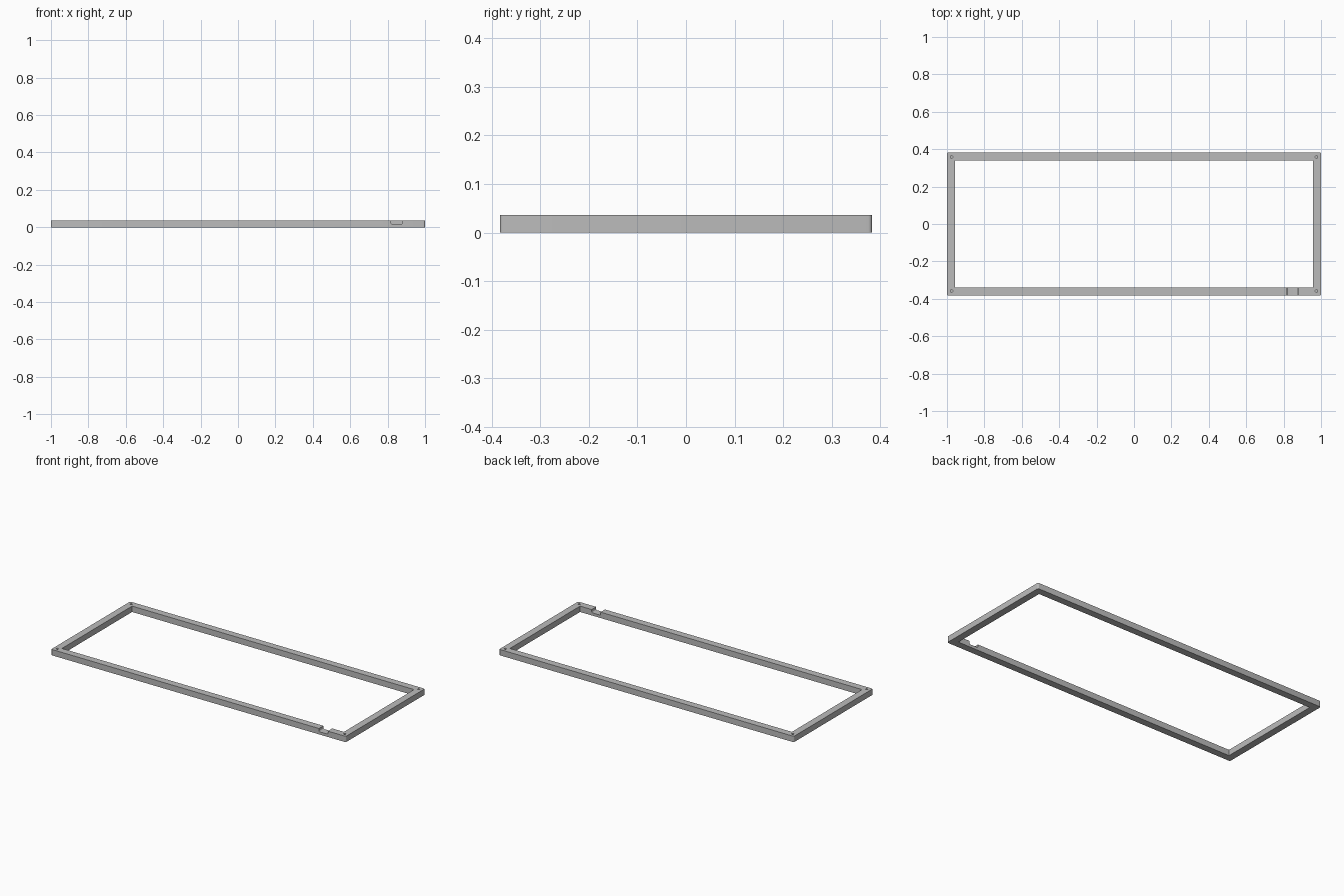
import bpy
import bmesh
import math

cube = bpy.data.objects.get("Cube")
if cube:
    bpy.data.objects.remove(cube, do_unlink=True)

LENGTH, WIDTH, HEIGHT = 2.0, 0.766, 0.036
BAR = 0.043
NOTCH_X, NOTCH_W, NOTCH_Z = 0.848, 0.06, 0.017
HOLE_INSET, HOLE_R, HOLE_DEPTH = 0.025, 0.007, 0.025

grey = bpy.data.materials.new("grey metal")
grey.use_nodes = True
colour = (0.5, 0.5, 0.5, 1)
grey.diffuse_color = colour
grey.node_tree.nodes["Principled BSDF"].inputs["Base Color"].default_value = colour


def add_object(name, bm):
    bmesh.ops.recalc_face_normals(bm, faces=bm.faces)
    mesh = bpy.data.meshes.new(name)
    bm.to_mesh(mesh)
    bm.free()
    mesh.materials.append(grey)
    obj = bpy.data.objects.new(name, mesh)
    bpy.context.collection.objects.link(obj)
    return obj


def box(name, size, centre, round_edges=None, radius=0):
    """Box whose edges chosen by round_edges get a rounded bevel."""
    bm = bmesh.new()
    bmesh.ops.create_cube(bm, size=1)
    bmesh.ops.scale(bm, vec=size, verts=bm.verts)
    bmesh.ops.translate(bm, vec=centre, verts=bm.verts)
    if round_edges:
        edges = [e for e in bm.edges if round_edges(e.verts[0].co, e.verts[1].co)]
        bmesh.ops.bevel(bm, geom=edges, offset=radius, segments=5,
                        profile=0.5, affect='EDGES')
    return add_object(name, bm)


def cut(target, cutter):
    cutter.hide_render = True
    mod = target.modifiers.new("cut", 'BOOLEAN')
    mod.operation = 'DIFFERENCE'
    mod.solver = 'EXACT'
    mod.object = cutter
    bpy.context.view_layer.objects.active = target
    bpy.ops.object.modifier_apply(modifier=mod.name)
    bpy.data.objects.remove(cutter, do_unlink=True)


# Outer block with rounded upright corners
frame = box("frame", (LENGTH, WIDTH, HEIGHT), (0, 0, HEIGHT / 2),
            lambda a, b: abs(a.z - b.z) > 0.01, 0.008)

# Rectangular opening
cut(frame, box("opening_cutter", (LENGTH - 2 * BAR, WIDTH - 2 * BAR, 1), (0, 0, 0)))

# Cable notch through the front bar, with rounded floor corners
cut(frame, box("notch_cutter", (NOTCH_W, BAR * 2, 0.1),
               (NOTCH_X, -WIDTH / 2 + BAR / 2, NOTCH_Z + 0.05),
               lambda a, b: abs(a.y - b.y) > 0.01 and a.z < HEIGHT, 0.007))

# Blind screw hole in each corner
for sx in (-1, 1):
    for sy in (-1, 1):
        bm = bmesh.new()
        bmesh.ops.create_cone(bm, cap_ends=True, segments=24, radius1=HOLE_R,
                              radius2=HOLE_R, depth=HOLE_DEPTH * 2)
        bmesh.ops.translate(bm, verts=bm.verts, vec=(
            sx * (LENGTH / 2 - HOLE_INSET), sy * (WIDTH / 2 - HOLE_INSET), HEIGHT))
        cut(frame, add_object("hole_cutter", bm))

# Smooth the rounded corners, keep the edges sharp
bpy.ops.object.select_all(action='DESELECT')
frame.select_set(True)
bpy.context.view_layer.objects.active = frame
bpy.ops.object.shade_smooth_by_angle(angle=math.radians(30))
